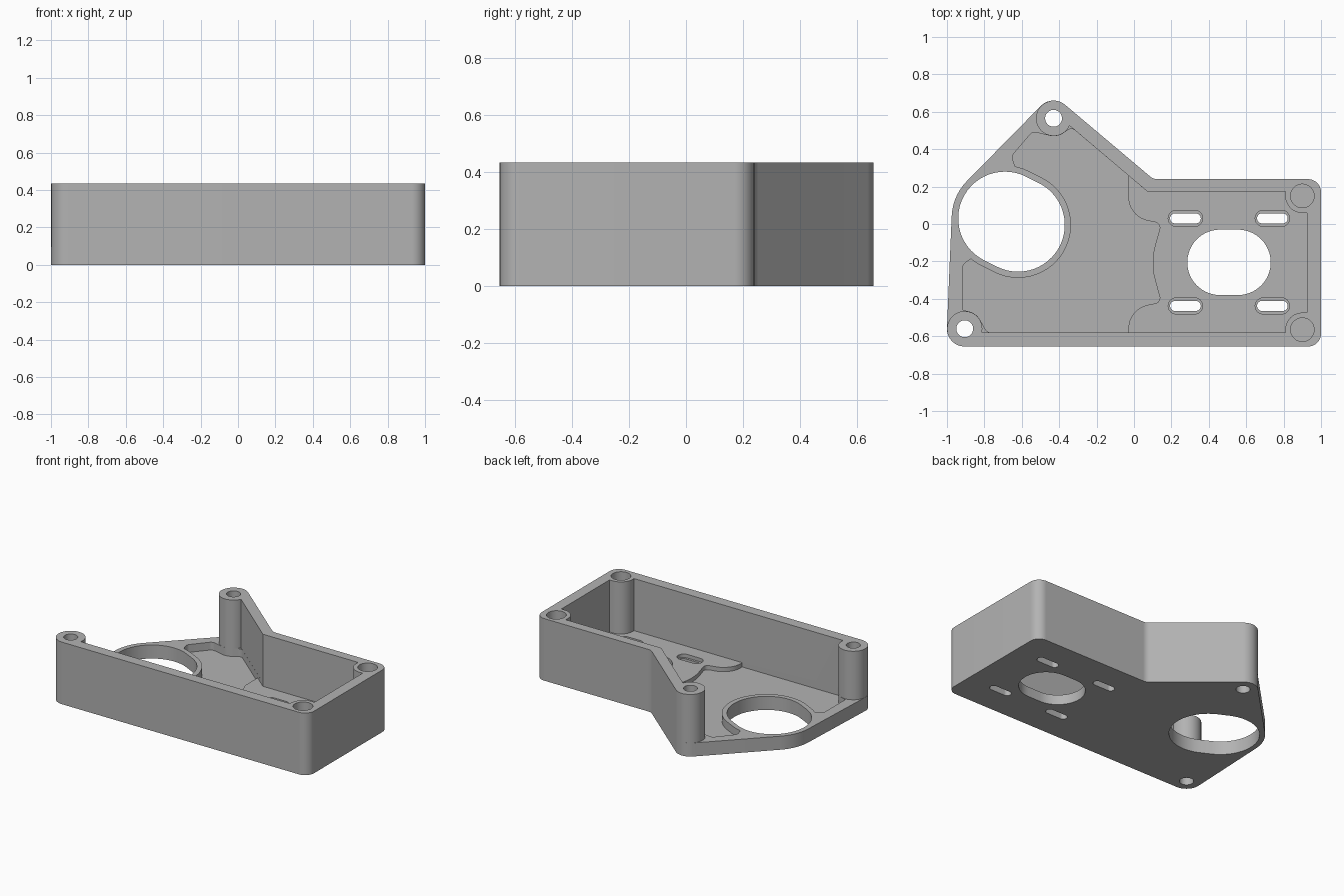
import bpy, bmesh, math
from mathutils import Vector

if "Cube" in bpy.data.objects:
    bpy.data.objects.remove(bpy.data.objects["Cube"], do_unlink=True)

HEIGHT, RIM, FLOOR, PLATE = 0.435, 0.095, 0.04, 0.07
TOP = 0.6            # cutters end above the part
MID = -0.2075        # mirror line of the motor bay

grey = bpy.data.materials.new("plain grey")
grey.use_nodes = True
colour = (0.45, 0.45, 0.45, 1)
grey.diffuse_color = colour
grey.node_tree.nodes["Principled BSDF"].inputs["Base Color"].default_value = colour


def belt(circles):
    """Outline of tangent lines and arcs, counter-clockwise; a negative radius is a concave corner."""
    if len(circles) == 1:
        x, y, r = circles[0]
        return [(x + r * math.cos(a), y + r * math.sin(a))
                for a in (math.tau * i / 48 for i in range(48))]
    count = len(circles)
    normals = []
    for i, (x, y, r) in enumerate(circles):
        x2, y2, r2 = circles[(i + 1) % count]
        d = Vector((x2 - x, y2 - y))
        lean = max(-1, min(1, (r - r2) / d.length))
        normals.append(math.atan2(d.y, d.x) - math.acos(lean))
    points = []
    for i, (x, y, r) in enumerate(circles):
        start = normals[i - 1]
        sign = -1 if r < 0 else 1
        turn = (sign * (normals[i] - start)) % math.tau
        if turn > 6.2:
            turn = 0
        steps = max(1, math.ceil(turn / 0.12)) if r else 0
        for k in range(steps + 1):
            a = start + sign * turn * k / max(1, steps)
            points.append((x + r * math.cos(a), y + r * math.sin(a)))
    return points


def prism(name, circles, z0, z1):
    bm = bmesh.new()
    face = bm.faces.new([bm.verts.new((x, y, z0)) for x, y in belt(circles)])
    top = bmesh.ops.extrude_face_region(bm, geom=[face])["geom"]
    bmesh.ops.translate(bm, vec=(0, 0, z1 - z0),
                        verts=[g for g in top if isinstance(g, bmesh.types.BMVert)])
    bmesh.ops.remove_doubles(bm, verts=bm.verts, dist=0.0002)
    bmesh.ops.recalc_face_normals(bm, faces=bm.faces)
    mesh = bpy.data.meshes.new(name)
    bm.to_mesh(mesh)
    bm.free()
    mesh.materials.append(grey)
    obj = bpy.data.objects.new(name, mesh)
    bpy.context.collection.objects.link(obj)
    return obj


def combine(operation, circles, z0, z1):
    tool = prism("tool", circles, z0, z1)
    mod = housing.modifiers.new(operation, "BOOLEAN")
    mod.operation, mod.solver, mod.object = operation, "EXACT", tool
    bpy.context.view_layer.objects.active = housing
    bpy.ops.object.modifier_apply(modifier=mod.name)
    bpy.data.objects.remove(tool, do_unlink=True)


def flip(circles):
    return [(x, 2 * MID - y, r) for x, y, r in reversed(circles)]


def slot(x, y, half, r):
    return [(x - half, y, r), (x + half, y, r)]


# Outer body
front_boss, back_boss = (-0.905, -0.56), (-0.43, 0.565)
housing = prism("housing", [
    (*front_boss, 0.095), (0.93, -0.585, 0.07), (0.93, 0.17, 0.07),
    (0.125, 0.30, -0.06), (*back_boss, 0.095), (-0.69, 0.03, 0.285)], 0, HEIGHT)

# Open side above the low rim
combine("DIFFERENCE", [
    (-1.3, -0.58, 0), (0.925, -0.58, 0), (0.925, 0.175, 0), (0.07, 0.175, 0),
    (-0.41, 0.581, 0), (-0.7, 1.2, 0), (-1.3, 1.2, 0)], RIM, TOP)

# Floor pocket, wrapping round the two left bosses
combine("DIFFERENCE", [
    (-0.765, -0.545, 0.035), (0.925, -0.58, 0), (0.925, 0.175, 0), (0.07, 0.175, 0),
    (-0.335, 0.478, 0.03), (*back_boss, -0.095), (-0.53, 0.455, 0.035),
    (-0.615, 0.355, 0.035), (-0.6, 0.2, 0), (-0.75, -0.1, 0),
    (-0.88, -0.235, 0.035), (-0.915, -0.46, 0), (*front_boss, -0.095)], FLOOR, TOP)

# Raised motor plate with scalloped edge
combine("UNION", [
    (-0.03, -0.62, 0), (0.95, -0.62, 0), (0.95, 0.2, 0), (0.1, 0.21, 0), (-0.03, 0.27, 0),
    (0.1, 0.145, 0.13), (0.108, -0.02, -0.03), (0.45, MID, 0.35),
    (0.108, -0.395, -0.03), (0.1, -0.56, 0.13)], 0.02, PLATE)

# Raised ring round the big opening
combine("UNION", [(-0.69, 0.03, 0.283), (-0.62, -0.005, 0.283)], 0.02, RIM)
combine("DIFFERENCE", [(-0.69, 0.03, 0.25), (-0.62, -0.005, 0.25)], -0.1, TOP)

# Left screw bosses, drilled through
for centre in (front_boss, back_boss):
    combine("UNION", [(*centre, 0.094)], 0.01, HEIGHT)
    combine("DIFFERENCE", [(*centre, 0.045)], -0.1, TOP)

# Right corner bosses with blind holes
corner = [(0.9, 0.15, 0.091), (0.94, 0.065, 0.006), (0.935, 0.175, 0.04), (0.815, 0.19, 0.006)]
for shape in (corner, flip(corner)):
    combine("UNION", shape, 0.02, HEIGHT)
for y in (0.15, 2 * MID - 0.15):
    combine("DIFFERENCE", [(0.9, y, 0.063)], 0.12, TOP)

# Shaft opening and four recessed mounting slots
combine("DIFFERENCE", slot(0.508, -0.205, 0.048, 0.175), -0.1, 0.3)
for x in (0.275, 0.74):
    for y in (0.03, -0.438):
        combine("DIFFERENCE", slot(x, y, 0.049, 0.043), 0.045, 0.3)
        combine("DIFFERENCE", slot(x, y, 0.055, 0.027), -0.1, 0.3)

# Smooth rounded walls, crisp edges
bpy.ops.object.select_all(action="DESELECT")
housing.select_set(True)
bpy.context.view_layer.objects.active = housing
bpy.ops.object.shade_smooth_by_angle(angle=math.radians(30))
